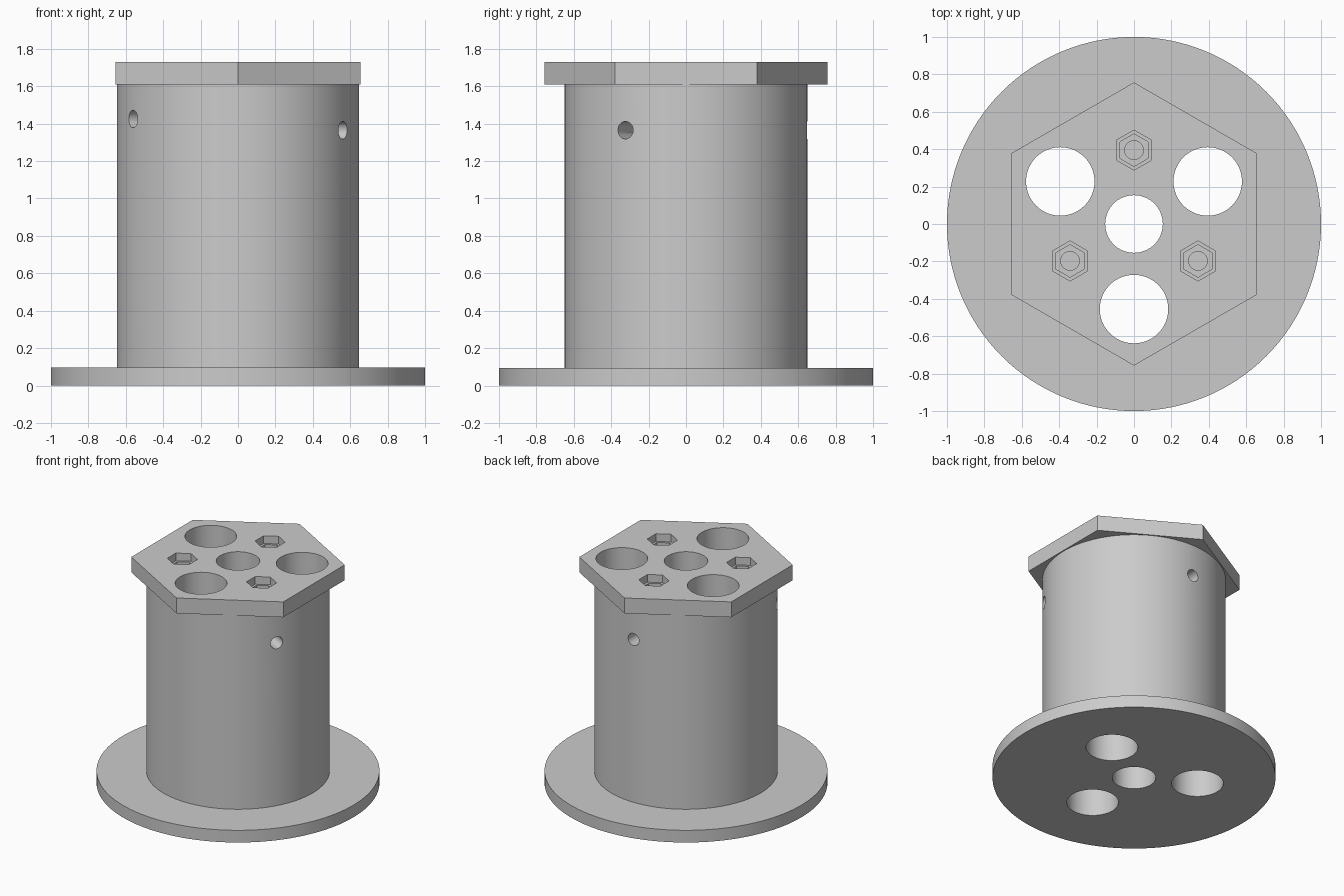
import bpy
from math import radians, cos, sin, pi

if "Cube" in bpy.data.objects:
    bpy.data.objects.remove(bpy.data.objects["Cube"], do_unlink=True)

# Material
grey = bpy.data.materials.new("plain grey")
grey.use_nodes = True
color = (0.6, 0.6, 0.6, 1)
grey.diffuse_color = color
grey.node_tree.nodes["Principled BSDF"].inputs["Base Color"].default_value = color


def prism(name, radius, low, high, sides=128, x=0, y=0):
    """Upright cylinder or polygonal prism between two heights."""
    bpy.ops.mesh.primitive_cylinder_add(vertices=sides, radius=radius, depth=high - low,
                                        location=(x, y, (low + high) / 2))
    part = bpy.context.object
    part.name = name
    part.data.materials.append(grey)
    return part


def cut(cutter, *parts):
    """Subtract a cutter from the given parts, then discard it."""
    for part in parts:
        bpy.context.view_layer.objects.active = part
        mod = part.modifiers.new("cut", "BOOLEAN")
        mod.operation = "DIFFERENCE"
        mod.solver = "EXACT"
        mod.object = cutter
        bpy.ops.object.modifier_apply(modifier=mod.name)
    bpy.data.objects.remove(cutter, do_unlink=True)


PLATE, NECK, TOP = 0.095, 1.61, 1.73

# Main parts
plate = prism("base_plate", 1.0, 0, PLATE)
drum = prism("drum", 0.648, PLATE, NECK)
cap = prism("hexagonal_cap", 0.757, NECK, TOP, sides=6)

# Bores running through everything
cut(prism("cutter", 0.154, -0.2, 2, sides=64), plate, drum, cap)
for angle in (30, 150, 270):
    a = radians(angle)
    cut(prism("cutter", 0.183, -0.2, 2, 64, 0.455 * cos(a), 0.455 * sin(a)),
        plate, drum, cap)

# Stepped nut pockets, screw holes and radial side holes
for angle, height in ((90, 1.365), (210, 1.425), (330, 1.365)):
    a = radians(angle)
    x, y = 0.395 * cos(a), 0.395 * sin(a)
    cut(prism("cutter", 0.107, NECK + 0.06, 2, 6, x, y), cap)
    cut(prism("cutter", 0.087, NECK - 0.1, 2, 6, x, y), cap)
    cut(prism("cutter", 0.05, 1.28, 2, 32, x, y), drum)
    side = prism("cutter", 0.047, -0.2, 0.2, 32)
    side.rotation_euler = (0, pi / 2, a)
    side.location = (0.6 * cos(a), 0.6 * sin(a), height)
    cut(side, drum)

# Smooth round walls, crisp edges
bpy.ops.object.select_all(action="DESELECT")
for part in (plate, drum, cap):
    part.select_set(True)
bpy.context.view_layer.objects.active = drum
bpy.ops.object.shade_smooth_by_angle(angle=radians(30))
